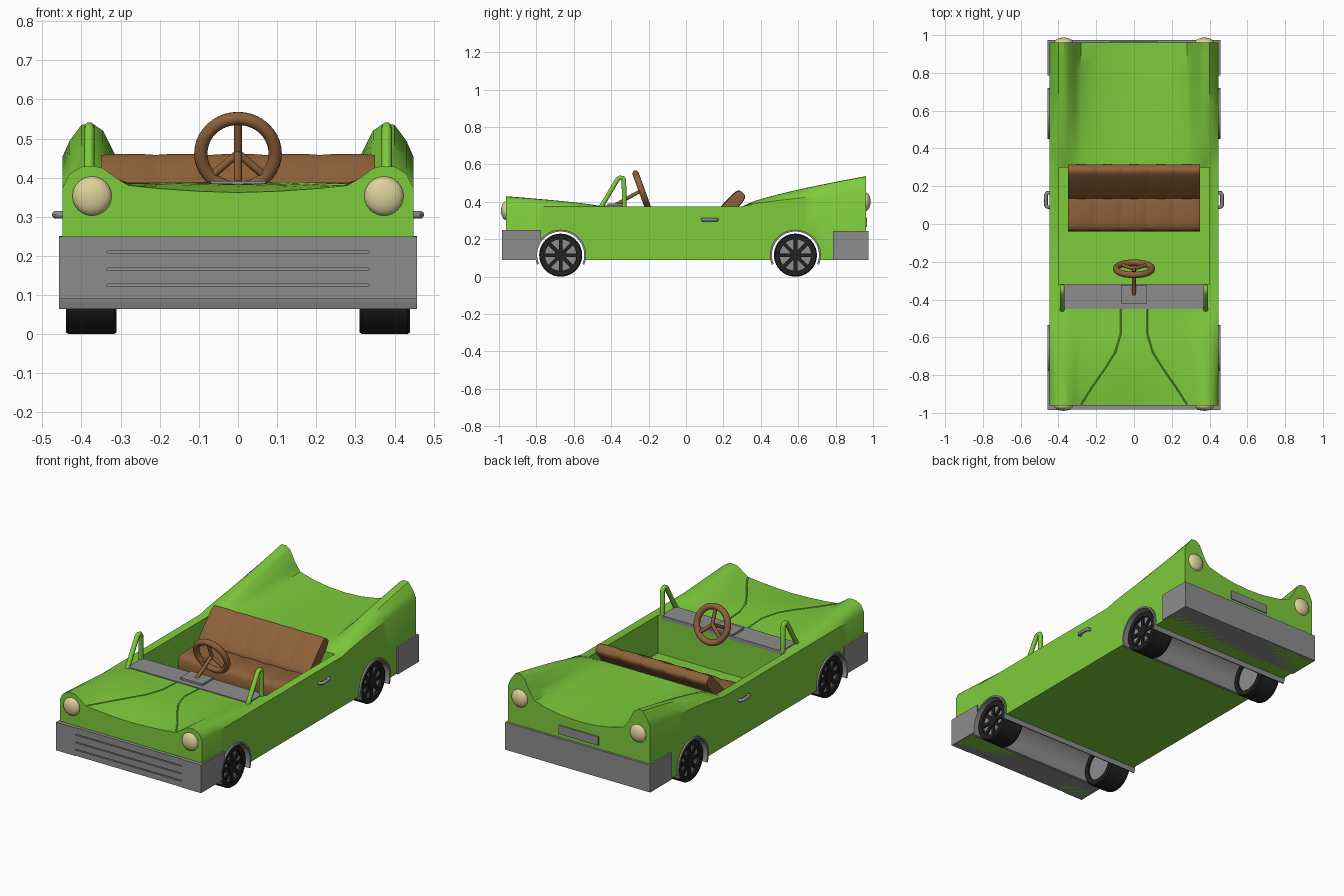
import bpy, bmesh
from math import sin, cos, pi, radians
from mathutils import Vector

if "Cube" in bpy.data.objects:
    bpy.data.objects.remove(bpy.data.objects["Cube"], do_unlink=True)


def material(name, r, g, b):
    m = bpy.data.materials.new(name)
    m.use_nodes = True
    m.diffuse_color = (r, g, b, 1)
    m.node_tree.nodes["Principled BSDF"].inputs["Base Color"].default_value = (r, g, b, 1)
    return m


GREEN = material("green paint", .21, .60, .045)
GREY = material("grey metal", .27, .27, .27)
BROWN = material("brown leather", .27, .12, .042)
CREAM = material("cream glass", .72, .64, .32)
BLACK = material("black rubber", .015, .015, .015)


def smooth(ob, angle=35):
    bpy.ops.object.select_all(action="DESELECT")
    ob.select_set(True)
    bpy.context.view_layer.objects.active = ob
    bpy.ops.object.shade_smooth_by_angle(angle=radians(angle))


def finish(name, bm, mat):
    bmesh.ops.recalc_face_normals(bm, faces=bm.faces)
    me = bpy.data.meshes.new(name)
    bm.to_mesh(me)
    bm.free()
    me.materials.append(mat)
    ob = bpy.data.objects.new(name, me)
    bpy.context.collection.objects.link(ob)
    smooth(ob)
    return ob


def loft(name, rings, mat, cyclic=False):
    """Skin closed rings of equal point count, capped unless cyclic."""
    bm = bmesh.new()
    vs = [[bm.verts.new(p) for p in ring] for ring in rings]
    n = len(vs[0])
    pairs = list(zip(vs, vs[1:])) + ([(vs[-1], vs[0])] if cyclic else [])
    for a, b in pairs:
        for i in range(n):
            j = (i + 1) % n
            bm.faces.new((a[i], a[j], b[j], b[i]))
    if not cyclic:
        bm.faces.new(vs[0])
        bm.faces.new(vs[-1])
    return finish(name, bm, mat)


def box(name, x0, x1, y0, y1, z0, z1, mat):
    return loft(name, [[(x, y0, z0), (x, y1, z0), (x, y1, z1), (x, y0, z1)] for x in (x0, x1)], mat)


def disc(name, x0, x1, y, z, r, mat, n=32):
    ring = [(y + r * cos(2 * pi * i / n), z + r * sin(2 * pi * i / n)) for i in range(n)]
    return loft(name, [[(x, *p) for p in ring] for x in (x0, x1)], mat)


def tube(name, pts, r, mat):
    cu = bpy.data.curves.new(name, "CURVE")
    cu.dimensions = "3D"
    cu.bevel_depth = r
    cu.bevel_resolution = 3
    cu.use_fill_caps = True
    sp = cu.splines.new("POLY")
    sp.points.add(len(pts) - 1)
    for p, co in zip(sp.points, pts):
        p.co = (*co, 1)
    cu.materials.append(mat)
    ob = bpy.data.objects.new(name, cu)
    bpy.context.collection.objects.link(ob)
    bpy.ops.object.select_all(action="DESELECT")
    ob.select_set(True)
    bpy.context.view_layer.objects.active = ob
    bpy.ops.object.convert(target="MESH")
    smooth(bpy.context.object, 50)


def cut(ob, cutter):
    m = ob.modifiers.new("cut", "BOOLEAN")
    m.operation, m.solver, m.object = "DIFFERENCE", "EXACT", cutter
    bpy.context.view_layer.objects.active = ob
    bpy.ops.object.modifier_apply(modifier=m.name)


# Upper body height: half cross-sections at the nose and tail blend to a flat waist
XS = [0, .1, .2, .28, .31, .345, .37, .40, .43, .448]
NOSE = [.362, .365, .372, .38, .398, .424, .43, .428, .41, .375]
TAIL = [.367, .372, .388, .41, .45, .52, .537, .535, .495, .455]
WAIST, HOOD_END, DECK_START, END = .376, -.45, .3, .962


def height(x, y):
    x = min(abs(x), XS[-1])
    k = next(i for i in range(len(XS) - 1) if x <= XS[i + 1])
    f = (x - XS[k]) / (XS[k + 1] - XS[k])
    if y < HOOD_END:
        t, prof = (HOOD_END - y) / (END + HOOD_END), NOSE
    elif y > DECK_START:
        t, prof = (y - DECK_START) / (END - DECK_START), TAIL
    else:
        return WAIST
    t = min(t, 1)
    z = prof[k] + f * (prof[k + 1] - prof[k])
    crown = .016 * sin(pi * t) * max(0, 1 - (x / .34) ** 4) if prof is NOSE else 0
    return WAIST + (z - WAIST) * t ** .75 + crown


# Body shell
STEPS = 10
ys = [-END + (END + HOOD_END) * i / STEPS for i in range(STEPS + 1)]
ys += [DECK_START + (END - DECK_START) * i / STEPS for i in range(STEPS + 1)]
cols = [-x for x in reversed(XS[1:])] + XS
W = XS[-1]
body = loft("body", [[(x, y, height(x, y)) for x in cols] + [(W, y, .09), (-W, y, .09)] for y in ys], GREEN)

# Bumpers
front_bumper = box("front_bumper", -.457, .457, -.972, -.775, .09, .25, GREY)
box("rear_bumper", -.457, .457, .785, .975, .09, .245, GREY)
for s in (-1, 1):
    box("bumper_corner", *sorted((s * .335, s * .457)), -.985, -.96, .09, .25, GREY)
for z0, z1 in ((.09, .122), (.128, .163), (.169, .207), (.213, .25)):
    box("grille_slat", -.335, .335, -.982, -.965, z0, z1, GREY)

# Cockpit opening and wheel tunnels
AXLES, AXLE_Z = (-.67, .585), .115
cockpit = box("cockpit_cutter", -.40, .40, -.32, .30, .16, .7, GREEN)
cutters = [cockpit]
cut(body, cockpit)
for y in AXLES:
    tunnel = disc("tunnel_cutter", -.6, .6, y, AXLE_Z, .132, GREY, 48)
    cut(body, tunnel)
    if y < 0:
        cut(front_bumper, tunnel)
    cutters.append(tunnel)
for c in cutters:
    bpy.data.objects.remove(c, do_unlink=True)
smooth(body)
smooth(front_bumper)

# Wheel arches lining the tunnels
for y in AXLES:
    rings = []
    for i in range(33):
        a = radians(-22 + 224 * i / 32)
        rings.append([(x, y + r * cos(a), AXLE_Z + r * sin(a))
                      for x, r in ((-.458, .126), (.458, .126), (.458, .136), (-.458, .136))])
    loft("wheel_arch", rings, GREY)

# Wheels
for y in AXLES:
    for s in (-1, 1):
        section = ((.31, .084), (.31, .11), (.317, .115), (.433, .115), (.44, .11), (.44, .084))
        rings = []
        for i in range(40):
            a = 2 * pi * i / 40
            rings.append([(s * x, y + r * cos(a), AXLE_Z + r * sin(a)) for x, r in section])
        loft("tyre", rings, BLACK, cyclic=True)
        disc("rim", s * .32, s * .424, y, AXLE_Z, .085, GREY)
        disc("hub", s * .42, s * .437, y, AXLE_Z, .032, BLACK)
        for k in range(4):
            a = pi * k / 4
            d, n = Vector((0, cos(a), sin(a))) * .086, Vector((0, -sin(a), cos(a))) * .01
            mid = Vector((0, y, AXLE_Z))
            loft("spoke", [[mid + Vector((s * x, 0, 0)) + p for p in (d + n, n - d, -d - n, d - n)]
                           for x in (.42, .433)], BLACK)

# Lamps, front and rear
for y, z in ((-.962, .353), (.96, .40)):
    for s in (-1, 1):
        bpy.ops.mesh.primitive_uv_sphere_add(segments=32, ring_count=16, location=(s * .373, y, z))
        lamp = bpy.context.object
        lamp.name = "headlight" if y < 0 else "tail_light"
        lamp.scale = (.05, .027, .05)
        lamp.data.materials.append(CREAM)
        smooth(lamp, 60)

# Plate, dashboard and column mount
box("rear_plate", -.125, .125, .96, .968, .265, .315, GREY)
box("dashboard", -.38, .38, -.45, -.318, .36, .381, GREY)
box("column_mount", -.07, .07, -.42, -.322, .375, .392, GREY)

# Hood creases, windscreen posts and door handles
for s in (-1, 1):
    crease = ((.07, -.45), (.07, -.58), (.1, -.68), (.15, -.76), (.22, -.86), (.28, -.955))
    tube("hood_crease", [(s * x, y, height(x, y)) for x, y in crease], .004, GREEN)
    post = ((-.455, .37), (-.365, .522), (-.352, .529), (-.338, .527), (-.332, .515), (-.33, .37))
    tube("windscreen_post", [(s * .38, y, z) for y, z in post], .013, GREEN)
    handle = ((.44, .09), (.46, .09), (.466, .1), (.466, .155), (.46, .165), (.44, .165))
    tube("door_handle", [(s * x, y, .305) for x, y in handle], .01, GREY)


# Seat: puffed channels along a rounded section
def seat_part(name, cy, cz, length, thick, angle):
    a, rings, n = radians(angle), [], 60
    for i in range(n + 1):
        u = i / n
        puff = .88 + .12 * abs(sin(5 * pi * u)) ** .6
        ring = []
        for k in range(24):
            c, s = cos(2 * pi * k / 24), sin(2 * pi * k / 24)
            p = length * (.9 + puff * .1) * abs(c) ** .5 * (1 if c > 0 else -1)
            q = thick * puff * abs(s) ** .5 * (1 if s > 0 else -1)
            ring.append((-.35 + .7 * u, cy + p * cos(a) - q * sin(a), cz + p * sin(a) + q * cos(a)))
        rings.append(ring)
    loft(name, rings, BROWN)


seat_part("seat_cushion", .07, .235, .11, .07, 0)
seat_part("seat_back", .225, .365, .115, .036, 47)

# Steering wheel
centre = Vector((0, -.237, .462))
up, side = Vector((0, -.34, .94)), Vector((1, 0, 0))
bpy.ops.mesh.primitive_torus_add(major_radius=.095, minor_radius=.017, major_segments=40, minor_segments=12,
                                 location=centre, rotation=(radians(-70), 0, 0))
rim = bpy.context.object
rim.name = "steering_wheel"
rim.data.materials.append(BROWN)
smooth(rim, 60)
for deg in (90, 222, 318):
    a = radians(deg)
    tube("steering_spoke", [centre, centre + (side * cos(a) + up * sin(a)) * .095], .01, BROWN)
tube("steering_column", [centre, (0, -.375, .385)], .01, BROWN)
